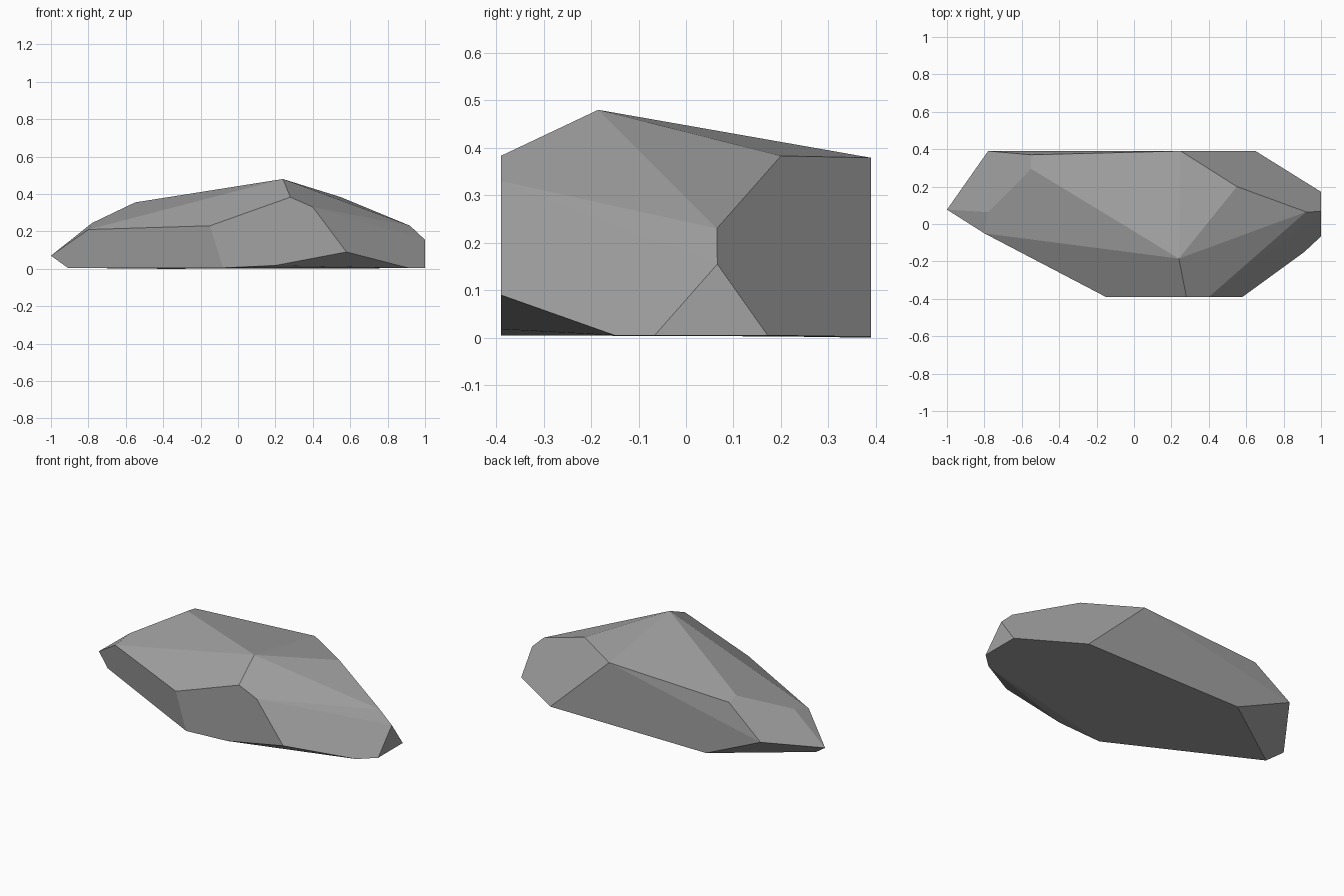
import bpy
import bmesh
import math

# Remove the default object only
default = bpy.data.objects.get("Cube")
if default:
    bpy.data.objects.remove(default, do_unlink=True)

FRONT, BACK = -0.39, 0.39   # the two flat sides of the rock
BASE = 0.005                # height of the underside


def flat_material(name, color):
    """One plain colour for viewport and render."""
    material = bpy.data.materials.new(name)
    material.use_nodes = True
    material.diffuse_color = color
    shader = next(n for n in material.node_tree.nodes if n.type == "BSDF_PRINCIPLED")
    shader.inputs["Base Color"].default_value = color
    shader.inputs["Roughness"].default_value = 0.9
    return material


def build_hull(name, corners, material):
    """Wrap corner points in a faceted convex solid with clean flat faces."""
    bm = bmesh.new()
    for corner in corners:
        bm.verts.new(corner)
    result = bmesh.ops.convex_hull(bm, input=bm.verts[:], use_existing_faces=False)
    loose = {g for g in result["geom_interior"] + result["geom_unused"]
             if isinstance(g, bmesh.types.BMVert) and g.is_valid}
    bmesh.ops.delete(bm, geom=list(loose), context="VERTS")
    bmesh.ops.dissolve_limit(bm, angle_limit=math.radians(7),
                             verts=bm.verts[:], edges=bm.edges[:])
    bmesh.ops.recalc_face_normals(bm, faces=bm.faces[:])
    for face in bm.faces:
        face.smooth = False
    mesh = bpy.data.meshes.new(name)
    bm.to_mesh(mesh)
    bm.free()
    mesh.materials.append(material)
    obj = bpy.data.objects.new(name, mesh)
    bpy.context.collection.objects.link(obj)
    return obj


# Sloping crown
crown = [
    (0.24, -0.185, 0.48),
    (0.55, 0.20, 0.383),
    (-0.55, 0.295, 0.355),
    (-0.55, 0.37, 0.342),
    (0.25, BACK, 0.379),
]

# Flat front facet
front_facet = [
    (0.28, FRONT, 0.383),
    (0.40, FRONT, 0.33),
    (0.58, FRONT, 0.09),
    (0.20, FRONT, 0.018),
    (-0.08, FRONT, BASE),
    (-0.15, FRONT, 0.23),
]

# Blunt end on the +x side
blunt_end = [
    (0.92, 0.065, 0.23),
    (1.0, 0.066, 0.155),
    (1.0, 0.172, BASE),
    (1.0, -0.066, BASE),
    (0.91, -0.15, BASE),
]

# Pointed end on the -x side
pointed_end = [
    (-1.0, 0.077, 0.07),
    (-0.78, 0.063, 0.245),
    (-0.80, -0.05, 0.21),
    (-0.91, 0.035, BASE),
]

# Flat back facet
back_facet = [
    (-0.78, BACK, 0.165),
    (-0.41, BACK, 0),
    (0.65, BACK, 0.002),
]

stone = flat_material("stone grey", (0.36, 0.36, 0.36, 1))
build_hull("rock", crown + front_facet + blunt_end + pointed_end + back_facet, stone)
